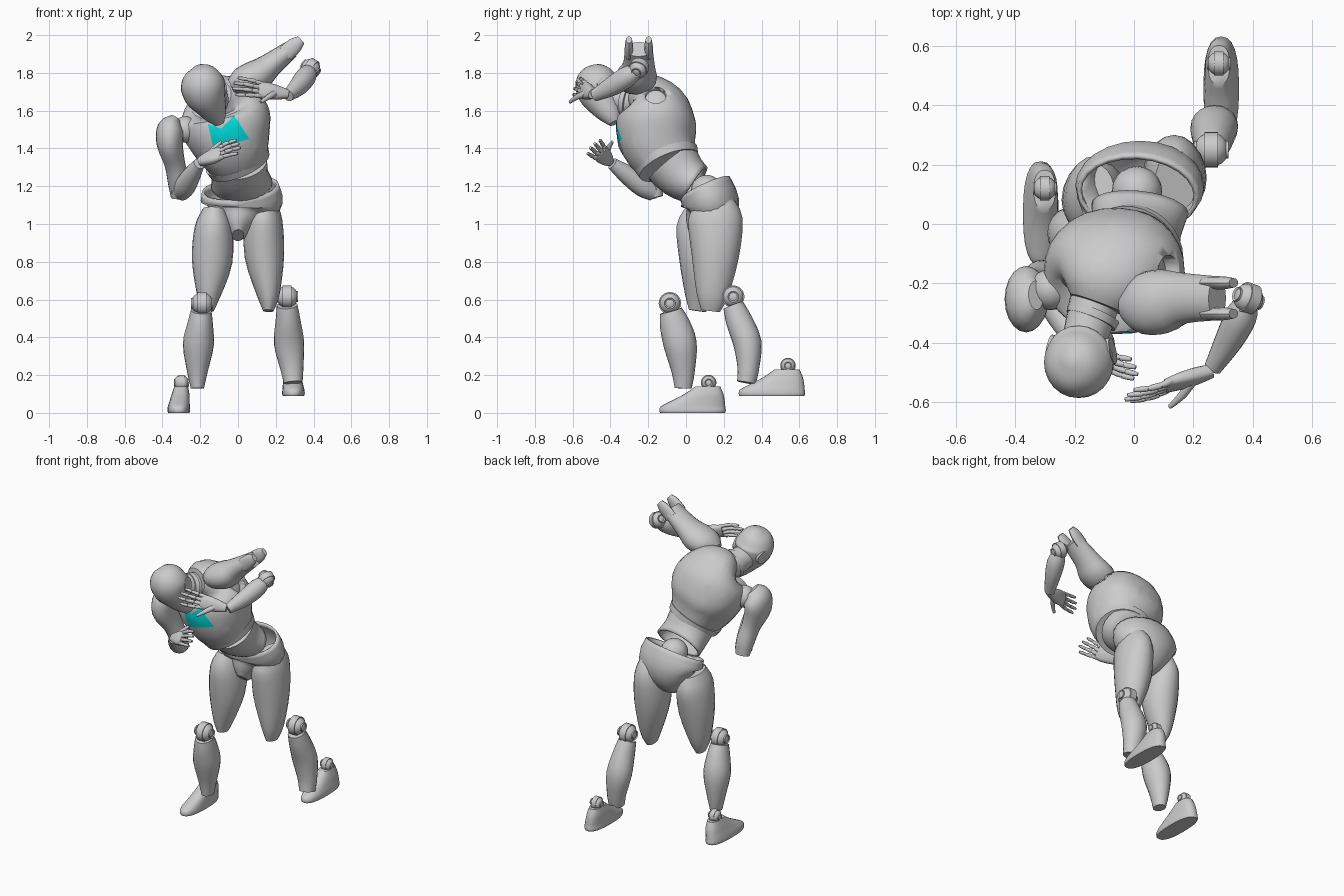
import bpy
import bmesh
import math
from mathutils import Vector

default = bpy.data.objects.get("Cube")
if default:
    bpy.data.objects.remove(default, do_unlink=True)

X, Y, Z = Vector((1, 0, 0)), Vector((0, 1, 0)), Vector((0, 0, 1))


def material(name, colour):
    mat = bpy.data.materials.new(name)
    mat.use_nodes = True
    mat.diffuse_color = colour
    mat.node_tree.nodes["Principled BSDF"].inputs["Base Color"].default_value = colour
    return mat


GREY = material("shell grey", (.6, .6, .6, 1))
CYAN = material("chest cyan", (0, .75, .76, 1))


def finish(name, bm, angle=40):
    """Turn a bmesh into a smooth shaded grey object."""
    bmesh.ops.recalc_face_normals(bm, faces=bm.faces[:])
    mesh = bpy.data.meshes.new(name)
    bm.to_mesh(mesh)
    bm.free()
    mesh.materials.append(GREY)
    obj = bpy.data.objects.new(name, mesh)
    bpy.context.collection.objects.link(obj)
    bpy.ops.object.select_all(action="DESELECT")
    obj.select_set(True)
    bpy.context.view_layer.objects.active = obj
    bpy.ops.object.shade_smooth_by_angle(angle=math.radians(angle))
    return obj


def blend(rows, steps):
    """Catmull-Rom interpolation of the stations, as (centre, width, depth)."""
    ends = [rows[0], *rows, rows[-1]]
    out = []
    for quad in zip(ends, ends[1:], ends[2:], ends[3:]):
        for k in range(steps):
            t = k / steps
            out.append([b + (c - a) * t / 2 + (a * 2 - b * 5 + c * 4 - d) * t * t / 2
                        + (b * 3 - a - c * 3 + d) * t ** 3 / 2 for a, b, c, d in zip(*quad)])
    out.append(rows[-1])
    return [(Vector((x, y, z)), w, d) for x, y, z, w, d in out]


def loft(name, rows, ref=X, sides=20, steps=3, power=2, flat=False,
         open_start=False, open_end=False):
    """Skin elliptical rings; each row is x, y, z, half width, half depth."""
    stations = blend(rows, steps)
    bm = bmesh.new()
    rings = []
    for i, (centre, width, depth) in enumerate(stations):
        before = stations[max(i - 1, 0)][0]
        after = stations[min(i + 1, len(stations) - 1)][0]
        along = Z if flat else (after - before).normalized()
        wide = (ref - along * ref.dot(along)).normalized()
        deep = along.cross(wide)
        ring = []
        for k in range(sides):
            a = math.tau * k / sides
            c, s = (math.copysign(abs(v) ** (2 / power), v) for v in (math.cos(a), math.sin(a)))
            ring.append(bm.verts.new(centre + wide * (c * width) + deep * (s * depth)))
        rings.append(ring)
    for a, b in zip(rings, rings[1:]):
        for k in range(sides):
            n = (k + 1) % sides
            bm.faces.new((a[k], a[n], b[n], b[k]))
    if not open_start:
        bm.faces.new(rings[0])
    if not open_end:
        bm.faces.new(rings[-1])
    obj = finish(name, bm)
    if open_start or open_end:
        wall = obj.modifiers.new("wall", "SOLIDIFY")
        wall.thickness = .015
    return obj


def ball(name, centre, radius):
    bm = bmesh.new()
    bmesh.ops.create_uvsphere(bm, u_segments=20, v_segments=12, radius=radius)
    bmesh.ops.translate(bm, verts=bm.verts[:], vec=Vector(centre))
    return finish(name, bm)


def disc(name, centre, axis, radius, depth):
    """Short cylinder with an inset, recessed face at each end."""
    bm = bmesh.new()
    bmesh.ops.create_cone(bm, cap_ends=True, segments=24, radius1=radius,
                          radius2=radius, depth=depth)
    caps = [f for f in bm.faces if len(f.verts) > 4]
    bmesh.ops.inset_individual(bm, faces=caps, thickness=radius * .3, depth=-depth * .05)
    turn = Z.rotation_difference(Vector(axis)).to_matrix()
    bmesh.ops.rotate(bm, verts=bm.verts[:], cent=(0, 0, 0), matrix=turn)
    bmesh.ops.translate(bm, verts=bm.verts[:], vec=Vector(centre))
    return finish(name, bm, 30)


def joint(name, centre, radius, axis):
    """Ball joint with a drum and a hub through it."""
    ball(name + "_ball", centre, radius)
    disc(name + "_drum", centre, axis, radius * 1.03, radius * .8)
    disc(name + "_hub", centre, axis, radius * .5, radius * 2)


def tube(name, points, radii, ref=Z, sides=10):
    loft(name, [(*p, r, r) for p, r in zip(points, radii)], ref, sides, 2)


def hand(side, wrist, tip, spread, thumb):
    """Palm, four jointed fingers and a thumb."""
    wrist, tip, thumb = Vector(wrist), Vector(tip), Vector(thumb)
    reach = tip - wrist
    spread = Vector(spread)
    spread = (spread - reach * (spread.dot(reach) / reach.length_squared)).normalized()
    palm = [(*(wrist + reach * t), w, d) for t, w, d in
            ((-.06, .024, .022), (.1, .036, .026), (.3, .046, .025), (.5, .044, .016))]
    loft(side + "_palm", palm, spread, 16, 2, 2.6)
    back = reach.normalized().cross(spread)
    if back.y > 0:
        back = -back
    for i in range(4):
        off = spread * (i - 1.5)
        length = 1 - .07 * abs(i - 1.3)
        pts = [wrist + reach * (t * length) + off * w + back * b for t, w, b in
               ((.47, .022, 0), (.64, .027, .008), (.82, .03, .006), (1, .032, -.004))]
        for n, (a, b) in enumerate(zip(pts, pts[1:])):
            r = .0125 - .0015 * n
            tube(f"{side}_finger_{i}_{n}", (a, a.lerp(b, .5), b), (r, r * 1.05, r * .7))
    root = wrist + reach * .15
    tube(side + "_thumb", (root, root.lerp(thumb, .5) + back * .01, thumb), (.02, .015, .008))


def foot(side, x, y, z, lean):
    """Wedge foot with a thin sole and an ankle ball."""
    rows = ((.0, .035, .172, .056), (.012, .035, .176, .06), (.035, .038, .17, .058),
            (.065, .065, .14, .053), (.1, .095, .103, .047), (.14, .115, .066, .036))
    loft(side + "_foot", [(x + lean * (.12 - c), y + c, z + h, w, d) for h, c, d, w in rows],
         sides=24, power=2.5, flat=True)
    joint(side + "_ankle", (x, y + .12, z + .16), .04, X)


# Head tucked down, with ears and neck
loft("head", [(-.215, -.45, 1.838, .02, .02), (-.205, -.455, 1.81, .078, .08),
              (-.19, -.465, 1.75, .116, .12), (-.175, -.455, 1.69, .112, .115),
              (-.145, -.43, 1.63, .086, .085), (-.115, -.395, 1.57, .055, .055),
              (-.1, -.378, 1.535, .028, .03)], sides=24)
disc("left_ear", (-.09, -.43, 1.73), (.95, .2, .25), .045, .04)
disc("right_ear", (-.265, -.42, 1.69), (.95, -.2, .25), .045, .04)
tube("neck", [(-.13, -.25, 1.645), (-.15, -.33, 1.66), (-.18, -.43, 1.69)], (.085, .08, .07), X, 20)
tube("neck_collar", [(-.135, -.3, 1.65), (-.145, -.325, 1.655)], (.092, .088), X, 20)

# Chest, with a coloured plate cut into the front
chest = loft("chest", [(0, -.1, 1.33, .16, .165), (-.03, -.14, 1.42, .205, .2),
                       (-.06, -.16, 1.52, .238, .212), (-.08, -.17, 1.61, .225, .188),
                       (-.1, -.205, 1.67, .165, .13), (-.125, -.27, 1.685, .095, .075)],
             sides=28, power=2.2)
chest.data.materials.append(CYAN)
bm = bmesh.new()
bm.from_mesh(chest.data)
corners = [Vector(c) for c in ((-.13, 0, 1.4), (.06, 0, 1.45), (-.02, 0, 1.575),
                               (-.09, 0, 1.505), (-.16, 0, 1.53))]
planes = [(a, (b - a).cross(Y).normalized()) for a, b in zip(corners, corners[1:] + corners[:1])]
for co, no in planes:
    bmesh.ops.bisect_plane(bm, geom=bm.verts[:] + bm.edges[:] + bm.faces[:],
                           plane_co=co, plane_no=no)
for face in bm.faces:
    mid = face.calc_center_median()
    base, right, notch_a, notch_b, left = ((mid - co).dot(no) > 0 for co, no in planes)
    if mid.y < -.2 and base and right and left and (notch_a or notch_b):
        face.material_index = 1
bm.to_mesh(chest.data)
bm.free()

# Socket for the raised arm
socket = disc("shoulder_socket_cutter", (.13, -.16, 1.69), (.85, 0, .5), .055, .12)
socket.hide_render = True
socket.hide_viewport = True
cut = chest.modifiers.new("socket", "BOOLEAN")
cut.operation, cut.object = "DIFFERENCE", socket

# Waist and hips
loft("chest_rim", [(.01, -.09, 1.31, .168, .168), (-.005, -.105, 1.345, .178, .178)], sides=28)
loft("abdomen", [(0, -.08, 1.33, .155, .15), (.01, -.02, 1.26, .15, .135),
                 (.02, .05, 1.21, .165, .112)], sides=24, open_end=True)
ball("waist_ball", (.01, .11, 1.175), .085)
loft("pelvis", [(.012, .1, 1.19, .205, .145), (.02, .132, 1.11, .215, .15),
                (.008, .12, 1.04, .15, .135), (0, .08, .98, .075, .1),
                (0, .05, .94, .03, .05)], sides=24, open_start=True)

# Legs
loft("left_thigh", [(.14, .14, 1.11, .07, .11), (.135, .155, 1.02, .1, .145),
                    (.14, .155, .83, .105, .125), (.16, .14, .63, .062, .085),
                    (.16, .13, .54, .028, .05)])
loft("right_thigh", [(-.125, .1, 1.08, .06, .1), (-.13, .09, .98, .1, .14),
                     (-.137, .08, .8, .107, .115), (-.155, .07, .62, .062, .075),
                     (-.155, .06, .54, .028, .045)])
joint("left_knee", (.26, .25, .615), .058, X)
joint("right_knee", (-.19, -.085, .58), .058, X)
loft("left_shin", [(.26, .25, .57, .055, .055), (.265, .28, .49, .066, .07),
                   (.27, .325, .37, .08, .075), (.285, .33, .24, .062, .058),
                   (.292, .32, .16, .05, .05)])
loft("right_shin", [(-.195, -.08, .54, .055, .06), (-.2, -.06, .47, .068, .08),
                    (-.21, -.03, .36, .082, .088), (-.215, -.015, .22, .055, .062),
                    (-.215, -.015, .13, .035, .045)])
foot("left", .285, .42, .09, .1)
foot("right", -.3, 0, 0, -.16)

# Raised left arm, forked at the elbow
loft("left_upper_arm", [(-.035, -.27, 1.73, .05, .04), (.02, -.27, 1.755, .1, .075),
                        (.1, -.26, 1.785, .108, .085), (.17, -.25, 1.84, .085, .066),
                        (.28, -.25, 1.925, .074, .048)], ref=Y)
for label, y in (("front", -.302), ("back", -.198)):
    loft(f"left_elbow_{label}_prong", [(.25, y, 1.9, .022, .045), (.3, y, 1.945, .022, .042),
                                       (.335, y, 1.975, .016, .024)], ref=Y, sides=12)
joint("left_elbow", (.385, -.25, 1.825), .05, (.8, -.3, -.5))
loft("left_forearm", [(.38, -.26, 1.81, .04, .038), (.36, -.31, 1.78, .056, .054),
                      (.32, -.39, 1.73, .052, .048), (.265, -.485, 1.68, .032, .03)], ref=Z)
hand("left", (.245, -.5, 1.69), (-.035, -.59, 1.735), (.1, .4, 1), (.12, -.615, 1.645))

# Lowered right arm, bent across the chest
loft("right_upper_arm", [(-.33, -.24, 1.555, .03, .05), (-.355, -.25, 1.51, .07, .1),
                         (-.362, -.25, 1.43, .07, .11), (-.335, -.215, 1.32, .055, .07),
                         (-.315, -.18, 1.22, .056, .058), (-.31, -.16, 1.14, .045, .04)])
ball("right_shoulder_ball", (-.28, -.22, 1.5), .07)
joint("right_elbow", (-.305, -.18, 1.18), .048, X)
loft("right_forearm", [(-.3, -.17, 1.165, .045, .045), (-.28, -.23, 1.2, .056, .056),
                       (-.245, -.31, 1.26, .048, .05), (-.205, -.39, 1.32, .03, .032)], ref=X)
hand("right", (-.19, -.41, 1.335), (.015, -.5, 1.42), (-.15, .7, .7), (-.09, -.39, 1.435))
